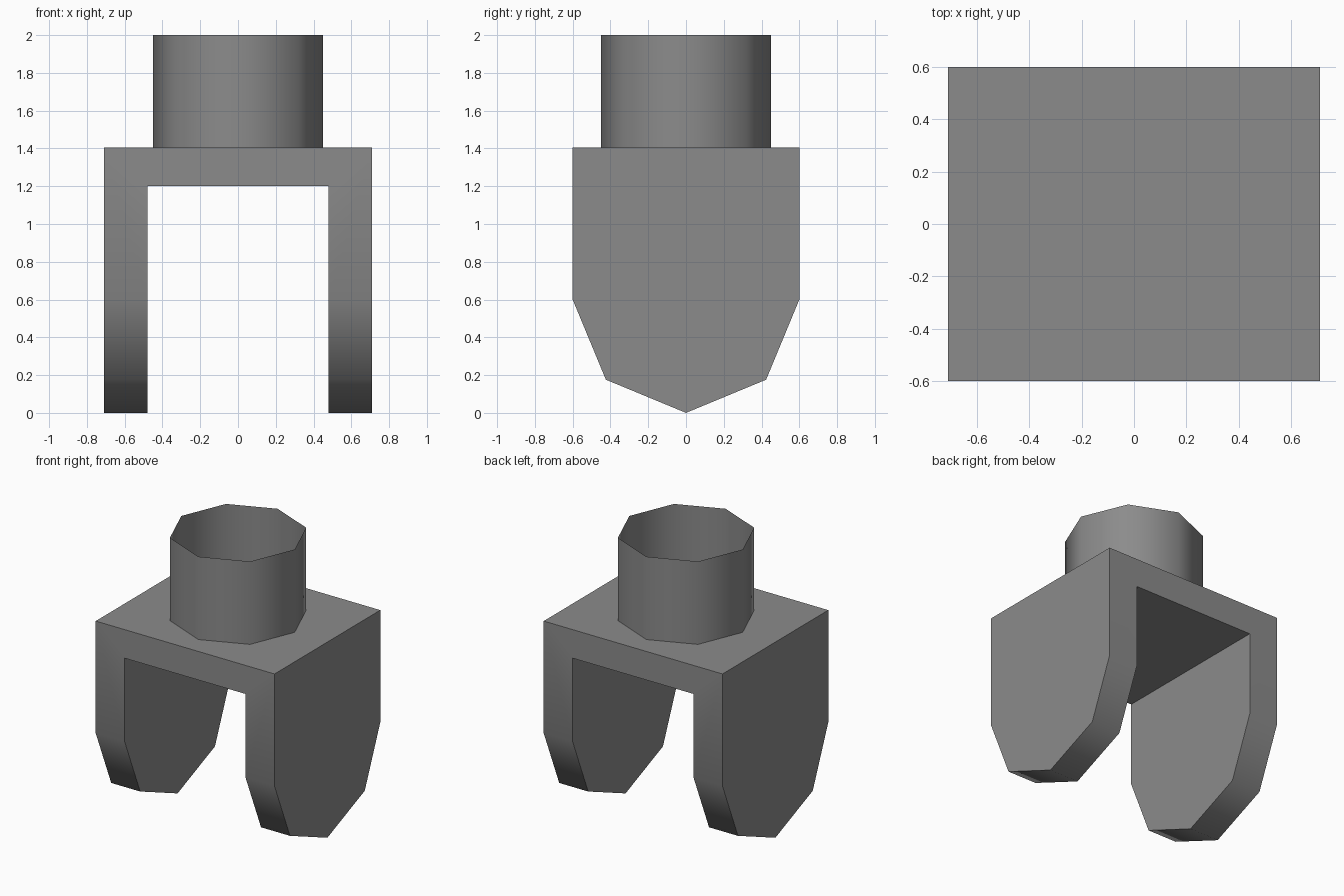
import bpy, bmesh, math

if "Cube" in bpy.data.objects:
    bpy.data.objects.remove(bpy.data.objects["Cube"])

TOP, SLOT_TOP, HALF_X, SLOT_X, LEG_R, TUBE_R = 1.405, 1.2, 0.71, 0.48, 0.6, 0.45

metal = bpy.data.materials.new("grey metal")
metal.diffuse_color = (0.26, 0.26, 0.26, 1)
metal.use_nodes = True
metal.node_tree.nodes["Principled BSDF"].inputs["Base Color"].default_value = metal.diffuse_color


def finish(name, bm):
    bmesh.ops.recalc_face_normals(bm, faces=bm.faces)
    mesh = bpy.data.meshes.new(name)
    bm.to_mesh(mesh)
    bm.free()
    obj = bpy.data.objects.new(name, mesh)
    bpy.context.collection.objects.link(obj)
    mesh.materials.append(metal)
    return obj


def activate(obj):
    bpy.ops.object.select_all(action='DESELECT')
    obj.select_set(True)
    bpy.context.view_layer.objects.active = obj


def prism(name, profile, x):
    """Closed (y, z) profile extruded from -x to x."""
    bm = bmesh.new()
    face = bm.faces.new([bm.verts.new((-x, y, z)) for y, z in profile])
    ext = bmesh.ops.extrude_face_region(bm, geom=[face])
    moved = [v for v in ext["geom"] if isinstance(v, bmesh.types.BMVert)]
    bmesh.ops.translate(bm, verts=moved, vec=(2 * x, 0, 0))
    return finish(name, bm)


# Fork: half-octagon-ended block with a slot cut through it
arc = [math.pi * (1 + i / 4) for i in range(5)]
profile = [(LEG_R * math.cos(a), LEG_R + LEG_R * math.sin(a)) for a in arc]
fork = prism("fork", profile + [(LEG_R, TOP), (-LEG_R, TOP)], HALF_X)
slot = prism("slot_cutter", [(-1, -1), (1, -1), (1, SLOT_TOP), (-1, SLOT_TOP)], SLOT_X)
cut = fork.modifiers.new("slot", 'BOOLEAN')
cut.operation = 'DIFFERENCE'
cut.solver = 'EXACT'
cut.object = slot
activate(fork)
bpy.ops.object.modifier_apply(modifier=cut.name)
bpy.data.objects.remove(slot)

# Stem: thin open eight-sided tube standing on the fork
bm = bmesh.new()
bmesh.ops.create_cone(bm, cap_ends=False, segments=8, radius1=TUBE_R,
                      radius2=TUBE_R, depth=2 - TOP)
bmesh.ops.translate(bm, verts=bm.verts, vec=(0, 0, (2 + TOP) / 2))
stem = finish("stem_tube", bm)

for obj in (fork, stem):
    activate(obj)
    bpy.ops.object.shade_smooth_by_angle(angle=math.radians(50))
